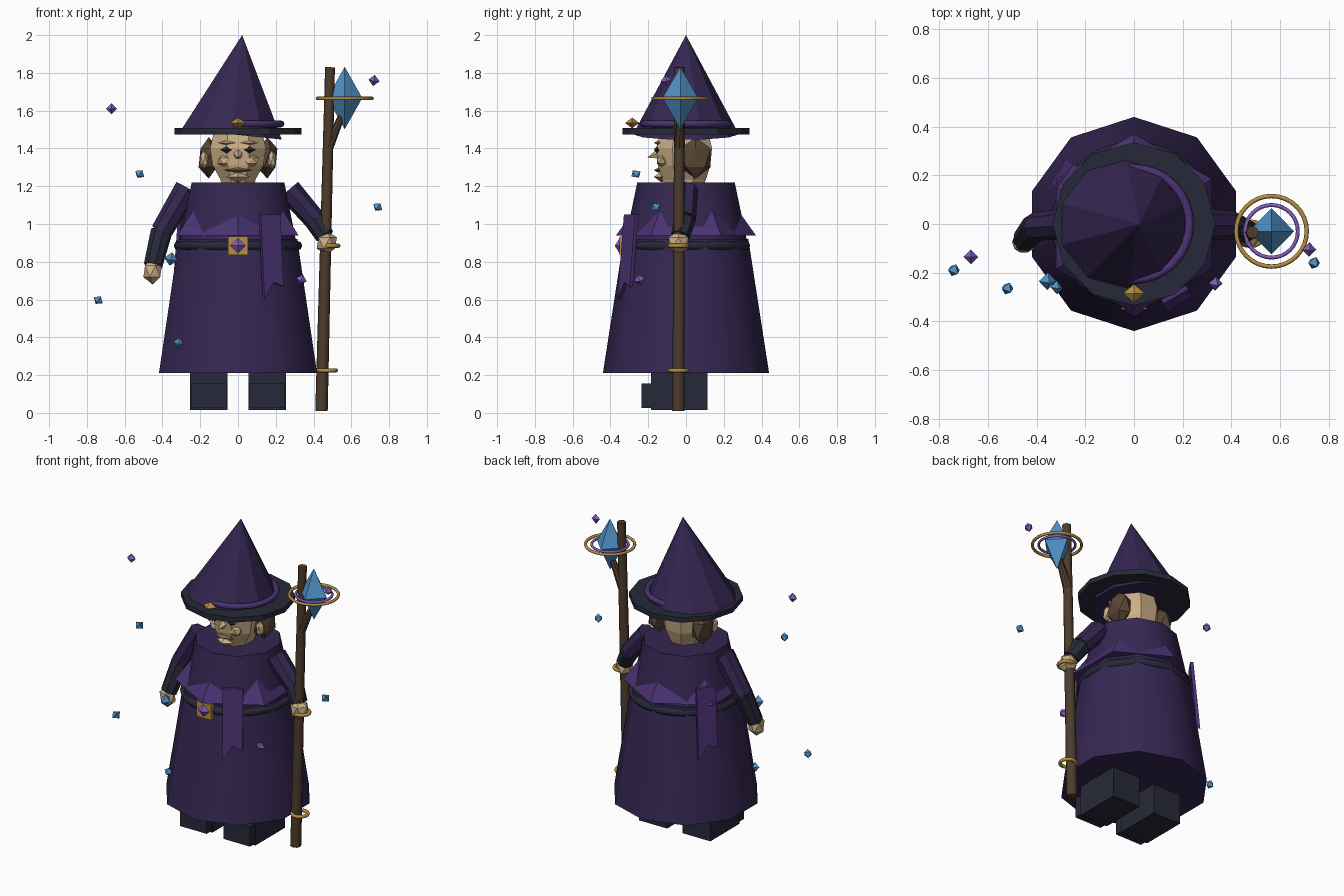
import bpy, bmesh, math
from mathutils import Vector, Matrix

cube = bpy.data.objects.get("Cube")
if cube:
    bpy.data.objects.remove(cube, do_unlink=True)


def material(name, r, g, b):
    m = bpy.data.materials.new(name)
    m.use_nodes = True
    m.diffuse_color = (r, g, b, 1)
    bsdf = next(n for n in m.node_tree.nodes if n.type == 'BSDF_PRINCIPLED')
    bsdf.inputs["Base Color"].default_value = (r, g, b, 1)
    bsdf.inputs["Roughness"].default_value = 0.8
    return m


ROBE = material("dark purple cloth", .035, .02, .083)
SASH = material("bright purple cloth", .07, .032, .17)
NAVY = material("navy leather", .02, .022, .04)
GOLD = material("gold", .48, .27, .05)
SKIN = material("skin", .60, .43, .24)
HAIR = material("brown hair", .10, .062, .034)
WOOD = material("staff wood", .075, .045, .025)
BLUE = material("blue crystal", .08, .29, .58)
VIOLET = material("violet crystal", .22, .11, .50)
LIPS = material("lip brown", .23, .13, .07)


def finish(name, bm, mat, smooth=None):
    bmesh.ops.recalc_face_normals(bm, faces=bm.faces)
    mesh = bpy.data.meshes.new(name)
    bm.to_mesh(mesh)
    bm.free()
    mesh.materials.append(mat)
    ob = bpy.data.objects.new(name, mesh)
    bpy.context.collection.objects.link(ob)
    if smooth:
        bpy.ops.object.select_all(action='DESELECT')
        ob.select_set(True)
        bpy.context.view_layer.objects.active = ob
        bpy.ops.object.shade_smooth_by_angle(angle=math.radians(smooth))
    return ob


def tube(name, a, b, r1, r2, mat, sides=10, turn=90, smooth=None):
    """Tapered prism from a to b, first corner at the given turn."""
    a, b = Vector(a), Vector(b)
    bm = bmesh.new()
    bmesh.ops.create_cone(bm, cap_ends=True, segments=sides, radius1=r1, radius2=r2, depth=(b - a).length)
    bmesh.ops.remove_doubles(bm, verts=bm.verts, dist=1e-5)
    first = max(bm.verts, key=lambda v: v.co.xy.length)
    offset = math.radians(turn) - math.atan2(first.co.y, first.co.x)
    lean = Vector((0, 0, 1)).rotation_difference(b - a).to_matrix().to_4x4()
    bm.transform(Matrix.Translation((a + b) / 2) @ lean @ Matrix.Rotation(offset, 4, 'Z'))
    return finish(name, bm, mat, smooth)


def box(name, lo, hi, mat):
    lo, hi = Vector(lo), Vector(hi)
    bm = bmesh.new()
    bmesh.ops.create_cube(bm, size=1)
    bm.transform(Matrix.Translation((lo + hi) / 2) @ Matrix.Diagonal((hi - lo).to_4d()))
    return finish(name, bm, mat)


def gem(name, at, size, mat, turn=0):
    bm = bmesh.new()
    tips = {}
    for axis in range(3):
        for s in (-1, 1):
            p = Vector()
            p[axis] = s * size[axis]
            tips[axis, s] = bm.verts.new(p)
    for i in (-1, 1):
        for j in (-1, 1):
            for k in (-1, 1):
                bm.faces.new((tips[0, i], tips[1, j], tips[2, k]))
    bm.transform(Matrix.Translation(at) @ Matrix.Rotation(turn, 4, 'Y') @ Matrix.Rotation(turn, 4, 'X'))
    return finish(name, bm, mat)


def blob(name, at, size, mat):
    bm = bmesh.new()
    bmesh.ops.create_icosphere(bm, subdivisions=1, radius=1)
    bm.transform(Matrix.Translation(at) @ Matrix.Diagonal((*size, 1)))
    return finish(name, bm, mat)


def ring(name, at, major, minor, mat, n=32, m=8):
    bm = bmesh.new()
    loops = []
    for i in range(n):
        a = math.tau * i / n
        row = []
        for j in range(m):
            t = math.tau * j / m
            r = major + minor * math.cos(t)
            row.append(bm.verts.new((at[0] + r * math.cos(a), at[1] + r * math.sin(a), at[2] + minor * math.sin(t))))
        loops.append(row)
    for i in range(n):
        p, q = loops[i], loops[(i + 1) % n]
        for j in range(m):
            k = (j + 1) % m
            bm.faces.new((p[j], q[j], q[k], p[k]))
    return finish(name, bm, mat, 60)


# Robe, torso, sash and belt
tube("robe_skirt", (0, 0, .21), (0, 0, .92), .44, .33, ROBE, smooth=40)
tube("robe_torso", (0, 0, .90), (0, 0, 1.22), .325, .258, ROBE, smooth=40)
tube("waist_sash", (0, 0, .94), (0, 0, 1.08), .37, .27, SASH, sides=6)
ring("belt", (0, 0, .885), .315, .025, NAVY)
box("belt_buckle", (-.052, -.352, .835), (.052, -.32, .935), GOLD)
gem("buckle_gem", (0, -.352, .885), (.04, .025, .04), VIOLET)


# Swallow-tailed cloth strips hanging from the sash
def sash_tail(name, angle, radius):
    a = math.radians(angle)
    out = Vector((math.cos(a), math.sin(a), 0))
    side = Vector((-out.y, out.x, 0))
    outline = [(-.06, 1.05), (.06, 1.05), (.06, .67), (0, .69), (-.06, .60)]
    bm = bmesh.new()
    layers = [[bm.verts.new(out * (radius + d + (1.05 - z) * .09) + side * s + Vector((0, 0, z)))
               for s, z in outline] for d in (0, .02)]
    bm.faces.new(layers[0])
    bm.faces.new(layers[1])
    for i in range(5):
        j = (i + 1) % 5
        bm.faces.new((layers[0][i], layers[0][j], layers[1][j], layers[1][i]))
    finish(name, bm, SASH)


sash_tail("front_sash_tail", -60, .325)
sash_tail("back_sash_tail", 145, .325)

# Boots
for side, s in (("left", 1), ("right", -1)):
    x = sorted((s * .055, s * .255))
    box(side + "_boot", (x[0], -.185, .015), (x[1], .115, .26), NAVY)
    box(side + "_boot_toe", (x[0] + .005, -.235, .025), (x[1] - .005, -.18, .155), NAVY)

# Head built from stacked eight-sided rings
bm = bmesh.new()
rows = []
for z, rx, ry in ((1.18, .09, .10), (1.235, .10, .125), (1.31, .145, .15), (1.40, .16, .16), (1.48, .14, .14)):
    rows.append([bm.verts.new((rx * math.cos(a), -.01 + ry * math.sin(a), z))
                 for a in (math.tau * (i + .5) / 8 for i in range(8))])
for p, q in zip(rows, rows[1:]):
    for i in range(8):
        j = (i + 1) % 8
        bm.faces.new((p[i], p[j], q[j], q[i]))
bm.faces.new(rows[0])
bm.faces.new(rows[-1])
finish("head", bm, SKIN)
for side, s in (("left", 1), ("right", -1)):
    blob(side + "_hair", (s * .155, .05, 1.35), (.06, .095, .11), HAIR)
    blob(side + "_ear", (s * .18, -.03, 1.34), (.025, .03, .05), SKIN)
    blob(side + "_cheek", (s * .065, -.125, 1.335), (.05, .035, .035), SKIN)
    gem(side + "_eye", (s * .058, -.152, 1.393), (.035, .018, .022), NAVY)
    gem(side + "_brow", (s * .06, -.15, 1.43), (.05, .02, .012), SKIN)
tube("nose", (0, -.14, 1.37), (0, -.205, 1.352), .032, 0, SKIN, sides=5)
gem("mouth", (0, -.145, 1.285), (.075, .025, .014), LIPS)
gem("chin", (0, -.13, 1.25), (.06, .04, .03), SKIN)

# Hat: level brim and band, leaning crown
tube("hat_brim", (0, 0, 1.475), (0, 0, 1.507), .335, .335, NAVY, sides=12)
tube("hat_crown", (-.033, 0, 1.475), (.022, 0, 2), .28, 0, ROBE)
ring("hat_band", (0, 0, 1.53), .228, .018, SASH)
gem("hat_ornament", (0, -.285, 1.535), (.045, .038, .028), GOLD)

# Arms and hands
arms = {"right": ((-.27, 0, 1.19), (-.405, -.01, .96), (-.45, -.065, .78)),
        "left": ((.27, 0, 1.18), (.405, -.005, 1.025), (.46, -.03, .935))}
for side, (shoulder, elbow, wrist) in arms.items():
    tube(side + "_upper_sleeve", shoulder, elbow, .065, .058, ROBE, sides=8)
    blob(side + "_elbow", elbow, (.052, .052, .052), NAVY)
    tube(side + "_forearm", elbow, wrist, .058, .05, NAVY, sides=8)
blob("right_hand", (-.452, -.075, .75), (.055, .05, .07), SKIN)
blob("left_hand", (.47, -.04, .90), (.06, .062, .065), SKIN)

# Staff with its fork, crystal and rings
tube("staff", (.442, -.04, .01), (.487, -.035, 1.83), .033, .026, WOOD, sides=8, smooth=50)
tube("staff_fork", (.477, -.035, 1.41), (.548, -.03, 1.57), .03, .018, WOOD, sides=8)
gem("staff_crystal", (.565, -.03, 1.667), (.093, .095, .165), BLUE)
ring("outer_halo", (.565, -.03, 1.665), .145, .009, GOLD)
ring("inner_halo", (.565, -.03, 1.665), .108, .008, VIOLET)
ring("upper_staff_ring", (.485, -.04, .885), .047, .011, GOLD, 20)
ring("lower_staff_ring", (.472, -.04, .225), .047, .011, GOLD, 20)

# Floating shards
for i, p in enumerate(((-.67, -.135, 1.61), (.72, -.105, 1.76), (.335, -.245, .705))):
    gem(f"violet_shard_{i + 1}", p, (.03,) * 3, VIOLET, .15 * i)
for i, p in enumerate(((-.52, -.265, 1.265), (.74, -.16, 1.09), (-.74, -.19, .597),
                       (-.315, -.26, .37), (-.355, -.235, .815))):
    gem(f"blue_shard_{i + 1}", p, (.037 if i == 4 else .029,) * 3, BLUE, .6 if i < 3 else .2)
